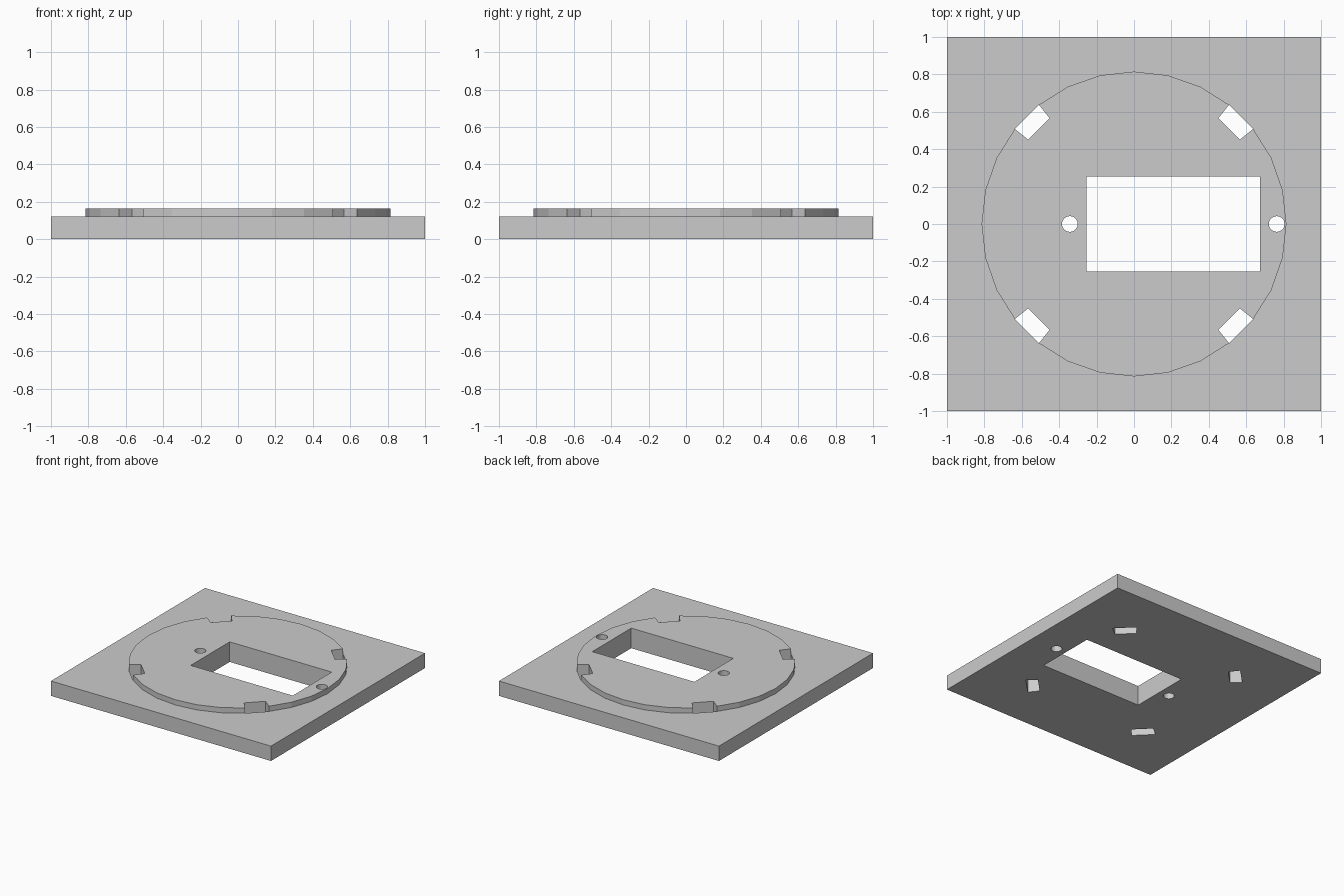
import bpy, bmesh
from math import cos, sin, radians, pi

cube = bpy.data.objects.get("Cube")
if cube:
    bpy.data.objects.remove(cube, do_unlink=True)

SIDES = 28
PLATE_TOP, RIM_TOP = 0.122, 0.165
RADIUS, SLOT_INNER = 0.815, 0.724

grey = bpy.data.materials.new("light grey")
grey.use_nodes = True
grey.diffuse_color = (0.6, 0.6, 0.6, 1)
grey.node_tree.nodes["Principled BSDF"].inputs["Base Color"].default_value = (0.6, 0.6, 0.6, 1)


def prism(name, outline, z0, z1):
    """Extrude a counter-clockwise outline from z0 to z1."""
    bm = bmesh.new()
    face = bm.faces.new([bm.verts.new((x, y, z0)) for x, y in outline])
    top = bmesh.ops.extrude_face_region(bm, geom=[face])["geom"]
    verts = [v for v in top if isinstance(v, bmesh.types.BMVert)]
    bmesh.ops.translate(bm, vec=(0, 0, z1 - z0), verts=verts)
    bmesh.ops.recalc_face_normals(bm, faces=bm.faces)
    mesh = bpy.data.meshes.new(name)
    bm.to_mesh(mesh)
    bm.free()
    mesh.materials.append(grey)
    obj = bpy.data.objects.new(name, mesh)
    bpy.context.collection.objects.link(obj)
    return obj


def rectangle(x0, x1, y0, y1):
    return [(x0, y0), (x1, y0), (x1, y1), (x0, y1)]


def circle(cx, cy, r):
    return [(cx + r * cos(2 * pi * i / SIDES), cy + r * sin(2 * pi * i / SIDES))
            for i in range(SIDES)]


def slot(angle):
    # Spans one facet of the raised disc
    half = pi / SIDES
    return [(r * cos(angle + a), r * sin(angle + a)) for r, a in
            ((SLOT_INNER, -half), (RADIUS + 0.0005, -half),
             (RADIUS + 0.0005, half), (SLOT_INNER, half))]


# Square plate with a raised faceted disc
plate = prism("mounting_plate", rectangle(-1, 1, -1, 1), 0, PLATE_TOP)
disc = prism("raised_disc", circle(0, 0, RADIUS), PLATE_TOP / 2, RIM_TOP)

# Through openings: window, two screw holes, four rim slots
outlines = [rectangle(-0.253, 0.675, -0.253, 0.253),
            circle(-0.343, 0, 0.042), circle(0.763, 0, 0.042)]
outlines += [slot(radians(a)) for a in (45, 135, 225, 315)]
cutters = [prism("opening_cutter", o, -0.1, 0.3) for o in outlines]

helpers = [disc] + cutters
for helper in helpers:
    helper.hide_render = True
    mod = plate.modifiers.new(helper.name, 'BOOLEAN')
    mod.operation = 'UNION' if helper is disc else 'DIFFERENCE'
    mod.solver = 'EXACT'
    mod.object = helper

# Bake the cuts and drop the helpers
bpy.context.view_layer.update()
graph = bpy.context.evaluated_depsgraph_get()
plate_mesh = bpy.data.meshes.new_from_object(plate.evaluated_get(graph))
plate.modifiers.clear()
plate.data = plate_mesh
for helper in helpers:
    bpy.data.objects.remove(helper, do_unlink=True)
